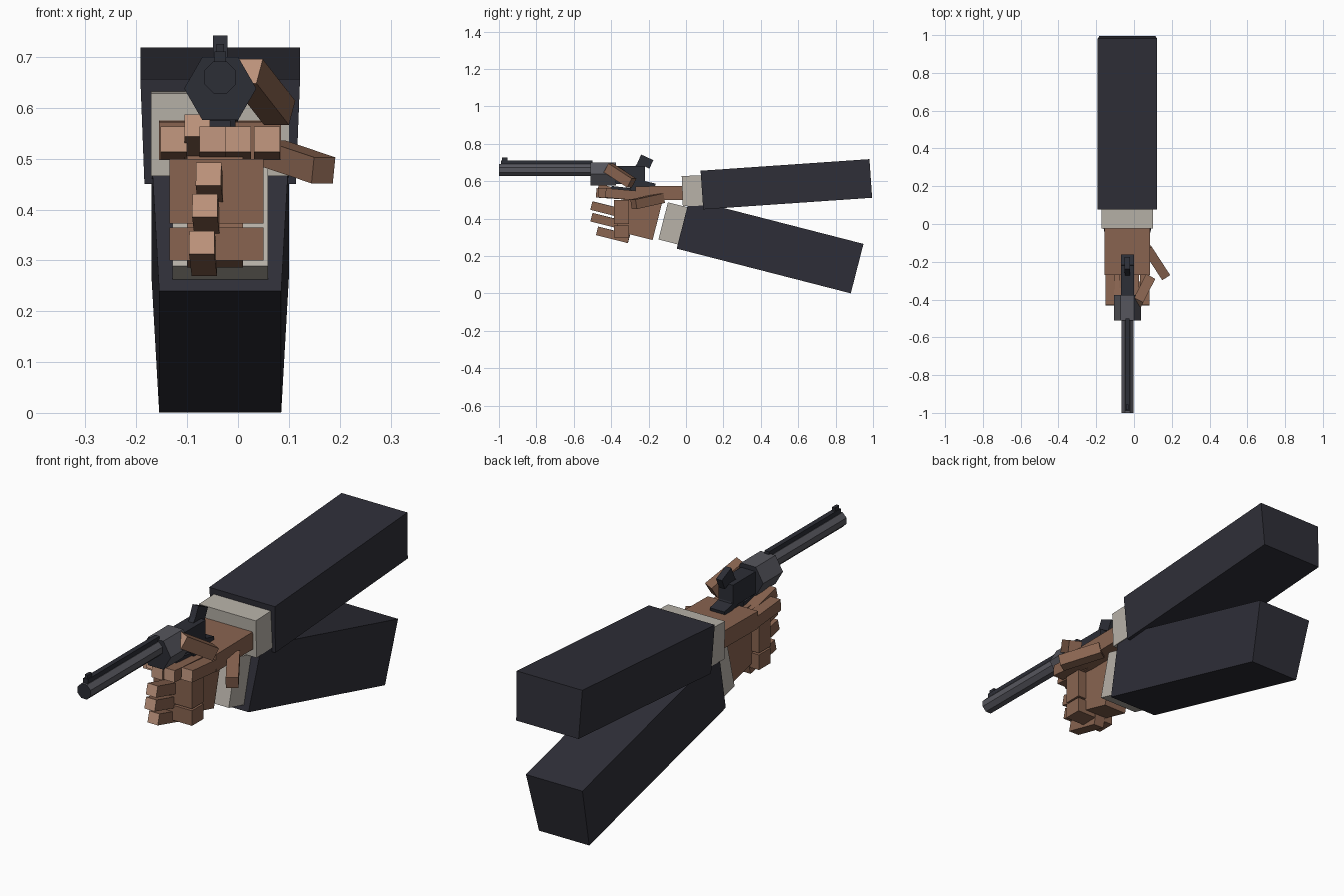
import bpy, bmesh, math
from mathutils import Vector

if "Cube" in bpy.data.objects:
    bpy.data.objects.remove(bpy.data.objects["Cube"])


def material(name, rgb):
    lin = [((c / 255 + 0.055) / 1.055) ** 2.4 for c in rgb] + [1]
    m = bpy.data.materials.new(name)
    m.use_nodes = True
    m.diffuse_color = lin
    m.node_tree.nodes["Principled BSDF"].inputs["Base Color"].default_value = lin
    return m


SLEEVE = material("navy_sleeve", (47, 47, 56))
CUFF = material("shirt_cuff", (184, 178, 169))
SKIN = material("brown_skin", (137, 100, 80))
TIP = material("light_fingertip", (190, 148, 124))
STEEL = material("grey_steel", (86, 86, 93))
DARK = material("dark_steel", (44, 46, 54))
CX = -0.035


def finish(name, bm, mats):
    bmesh.ops.recalc_face_normals(bm, faces=bm.faces[:])
    me = bpy.data.meshes.new(name)
    bm.to_mesh(me)
    bm.free()
    for m in mats:
        me.materials.append(m)
    ob = bpy.data.objects.new(name, me)
    bpy.context.collection.objects.link(ob)
    return ob


def beam(name, a, b, w, h, mats, w_low=None):
    """Box along the line a-b; w_low is the width of its underside.
    The end face at b takes the second material, if there is one."""
    a, b = Vector(a), Vector(b)
    d = (b - a).normalized()
    side = d.cross(Vector((0, 0, 1))).normalized()
    up = side.cross(d)
    bm = bmesh.new()
    bmesh.ops.create_cube(bm, size=1)
    for v in bm.verts:
        x, y, z = v.co
        width = w if z > 0 or w_low is None else w_low
        v.co = a.lerp(b, y + 0.5) + side * x * width + up * z * h
    bm.normal_update()
    for f in bm.faces:
        if len(mats) > 1 and abs(f.normal.dot(d)) > 0.9 and (f.calc_center_median() - b).length < 0.01:
            f.material_index = 1
    return finish(name, bm, mats)


def prism(name, sides, radius, y0, y1, z, turn, mats):
    """Regular prism along y; its ends take the second material."""
    bm = bmesh.new()
    rings = []
    for y in (y0, y1):
        ring = []
        for i in range(sides):
            t = turn + math.tau * i / sides
            ring.append(bm.verts.new((CX + radius * math.cos(t), y, z + radius * math.sin(t))))
        rings.append(ring)
        bm.faces.new(ring).material_index = len(mats) - 1
    for i in range(sides):
        j = (i + 1) % sides
        bm.faces.new((rings[0][i], rings[0][j], rings[1][j], rings[1][i]))
    return finish(name, bm, mats)


# Sleeves and cuffs
beam("upper_sleeve", (CX, 0.085, 0.553), (CX, 0.988, 0.615), 0.314, 0.207, [SLEEVE], 0.298)
beam("lower_sleeve", (CX, -0.016, 0.372), (CX, 0.915, 0.133), 0.27, 0.273, [SLEEVE], 0.24)
beam("upper_cuff", (CX, -0.02, 0.547), (CX, 0.12, 0.552), 0.272, 0.162, [CUFF])
beam("lower_cuff", (CX, -0.122, 0.388), (CX, 0.02, 0.352), 0.188, 0.205, [CUFF])

# Upper hand, lying flat with four fingers forward and the thumb out
beam("upper_palm", (CX, 0.0, 0.538), (CX, -0.27, 0.535), 0.24, 0.075, [SKIN])
for i, (x, y) in enumerate([(-0.126, -0.43), (-0.05, -0.48), (0.0, -0.47), (0.057, -0.43)]):
    beam(f"upper_finger_{i + 1}", (x, -0.26, 0.523), (x, y, 0.538), 0.052, 0.05, [SKIN, TIP])
beam("upper_thumb", (0.07, -0.13, 0.51), (0.168, -0.28, 0.477), 0.05, 0.052, [SKIN])

# Lower hand, wrapped around the grip
beam("lower_palm", (-0.045, -0.152, 0.39), (-0.045, -0.35, 0.44), 0.11, 0.215, [SKIN])
for i, (z, y, base) in enumerate([(0.467, -0.505, -0.053), (0.405, -0.505, -0.06), (0.332, -0.475, -0.066)]):
    beam(f"lower_knuckle_{i + 1}", (-0.135, -0.345, z), (0.05, -0.345, z), 0.08, 0.065, [SKIN])
    beam(f"lower_finger_{i + 1}", (base, y + 0.17, z - 0.04), (base - 0.005, y, z + 0.003), 0.05, 0.047, [SKIN, TIP])
beam("lower_index_finger", (-0.08, -0.30, 0.52), (-0.08, -0.47, 0.565), 0.05, 0.045, [SKIN, TIP])
beam("lower_thumb", (0.082, -0.29, 0.59), (0.018, -0.415, 0.672), 0.055, 0.055, [SKIN, TIP])

# Revolver
prism("barrel", 8, 0.034, -1.0, -0.45, 0.66, math.pi / 8, [STEEL, DARK])
prism("cylinder", 6, 0.071, -0.51, -0.375, 0.638, 0, [STEEL, DARK])
beam("top_rib", (CX, -0.99, 0.698), (CX, -0.5, 0.698), 0.022, 0.026, [DARK])
beam("front_sight", (CX, -0.985, 0.71), (CX, -0.955, 0.71), 0.014, 0.032, [DARK])
beam("frame", (CX, -0.38, 0.633), (CX, -0.22, 0.633), 0.07, 0.095, [DARK])
beam("hammer_stem", (CX, -0.27, 0.655), (CX, -0.222, 0.715), 0.025, 0.035, [DARK])
beam("hammer_spur", (CX, -0.25, 0.72), (CX, -0.185, 0.69), 0.028, 0.05, [DARK])
beam("grip", (CX, -0.27, 0.61), (CX, -0.21, 0.46), 0.06, 0.09, [DARK])
beam("grip_back", (CX, -0.25, 0.595), (CX, -0.165, 0.575), 0.07, 0.025, [DARK])
beam("trigger_guard", (CX, -0.40, 0.545), (CX, -0.27, 0.53), 0.04, 0.06, [DARK])
